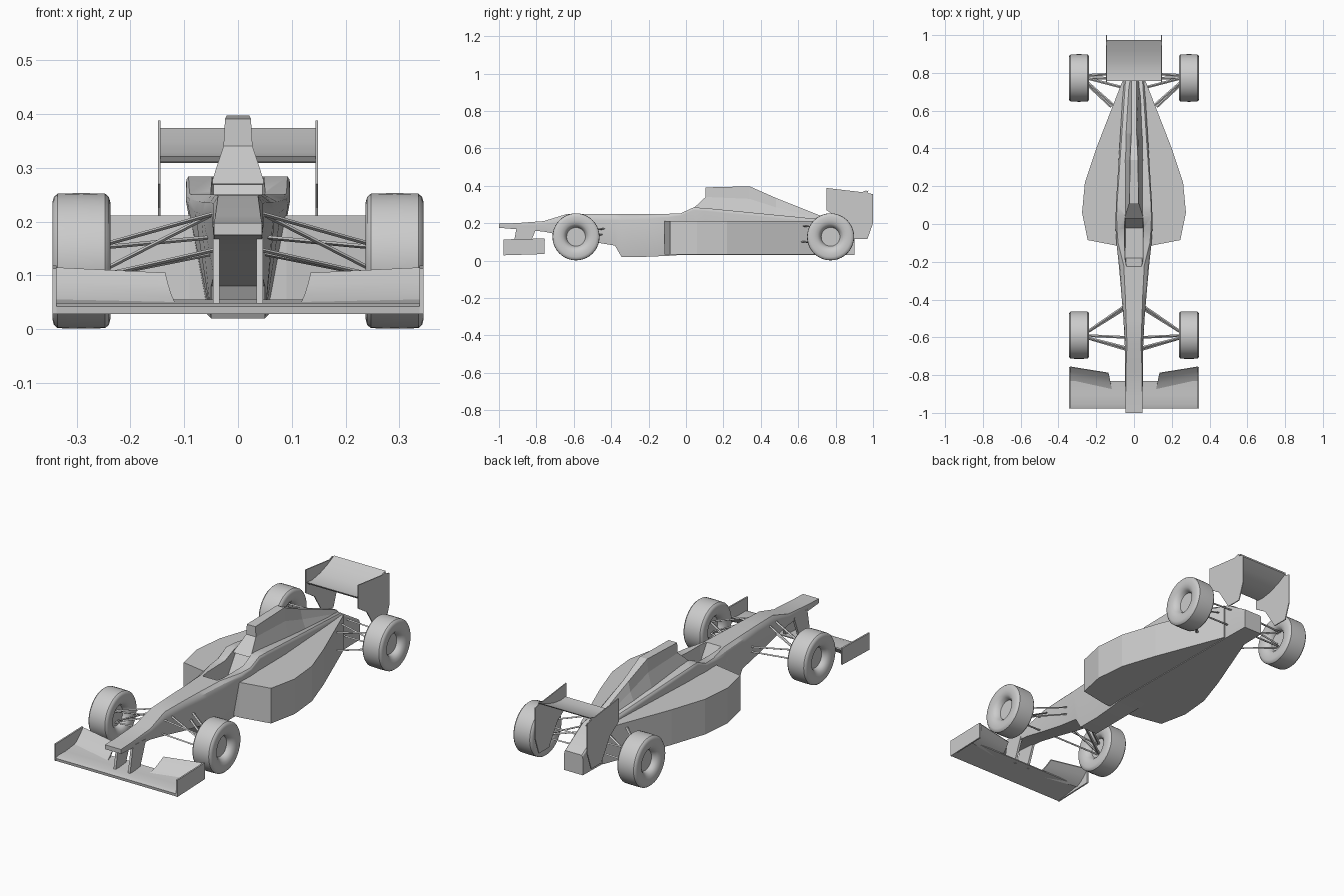
import bpy, bmesh, math
from mathutils import Vector

if "Cube" in bpy.data.objects:
    bpy.data.objects.remove(bpy.data.objects["Cube"])


def build(name, verts, faces, mirror=False, smooth=None):
    me = bpy.data.meshes.new(name)
    me.from_pydata([tuple(v) for v in verts], [], faces)
    bm = bmesh.new()
    bm.from_mesh(me)
    bmesh.ops.recalc_face_normals(bm, faces=bm.faces)
    bm.to_mesh(me)
    bm.free()
    ob = bpy.data.objects.new(name, me)
    bpy.context.collection.objects.link(ob)
    bpy.ops.object.select_all(action='DESELECT')
    bpy.context.view_layer.objects.active = ob
    ob.select_set(True)
    if smooth:
        bpy.ops.object.shade_smooth_by_angle(angle=math.radians(smooth))
    if mirror:
        ob.modifiers.new("mirror", 'MIRROR')
    return ob


def loft(name, rings, **kw):
    """Skin closed rings (even point count) and cap both ends with quads."""
    n, verts = len(rings[0]), [p for r in rings for p in r]
    faces = [(k * n + i, k * n + (i + 1) % n, (k + 1) * n + (i + 1) % n, (k + 1) * n + i)
             for k in range(len(rings) - 1) for i in range(n)]
    for base in (0, (len(rings) - 1) * n):
        faces += [(base + i, base + i + 1, base + n - 2 - i, base + n - 1 - i)
                  for i in range(n // 2 - 1)]
    return build(name, verts, faces, **kw)


def prism(name, pts, axis, a, b, **kw):
    """Extrude a flat outline along axis x (pts are y,z) or z (pts are x,y)."""
    n = len(pts)
    put = (lambda p, d: (d, p[0], p[1])) if axis == 'x' else (lambda p, d: (p[0], p[1], d))
    verts = [put(p, d) for d in (a, b) for p in pts]
    faces = [tuple(range(n)), tuple(range(n, 2 * n))]
    faces += [(i, (i + 1) % n, n + (i + 1) % n, n + i) for i in range(n)]
    return build(name, verts, faces, **kw)


def rod(name, p, q, w=0.007, h=0.004):
    """Flat streamlined suspension arm, mirrored to both sides."""
    p, q = Vector(p), Vector(q)
    d = (q - p).normalized()
    u = d.cross(Vector((0, 0, 1))).normalized()
    v = d.cross(u)
    rings = [[c - u * w, c + v * h, c + u * w, c - v * h] for c in (p, q)]
    return loft(name, rings, mirror=True)


# central body: y, side width, top width, bottom width, top z, shoulder z, bottom z
stations = [
    (-1.00, .045, .045, .045, .197, .190, .175),
    (-.910, .046, .044, .045, .200, .188, .168),
    (-.760, .047, .042, .042, .211, .190, .155),
    (-.640, .049, .037, .041, .248, .212, .130),
    (-.500, .056, .042, .045, .250, .215, .100),
    (-.380, .066, .046, .050, .250, .215, .080),
    (-.345, .069, .048, .050, .250, .215, .020),
    (-.220, .080, .054, .050, .250, .218, .020),
    (-.100, .093, .084, .055, .250, .230, .025),
    (-.030, .097, .090, .060, .252, .240, .030),
    (.0400, .097, .092, .060, .284, .270, .030),
    (.1000, .096, .090, .060, .281, .265, .030),
    (.7600, .055, .045, .055, .217, .200, .030),
    (.9000, .052, .046, .052, .130, .115, .030)]
rings = []
for y, hw, wt, wb, zt, zs, zb in stations:
    half = [(wb, zb), (hw, zs), (hw * .7 + wt * .3, zs * .4 + zt * .6), (wt, zt)]
    rings.append([(-x, y, z) for x, z in half] + [(x, y, z) for x, z in half[::-1]])
body = loft("central_body", rings, smooth=28)

# side pods and floor in one tapered slab
half = [(.09, -.115), (.245, -.085), (.275, .06), (.26, .22), (.20, .40), (.062, .755), (.055, .88)]
pods = prism("side_pods", half[:-1] + [(-x, y) for x, y in half[-2::-1]], 'z', .033, .211)

# cockpit opening
cutter = loft("cockpit_cutter", [
    [(-.040, -.225, .252), (-.048, -.225, .32), (.048, -.225, .32), (.040, -.225, .252)],
    [(-.044, -.180, .170), (-.052, -.180, .32), (.052, -.180, .32), (.044, -.180, .170)],
    [(-.044, -.020, .170), (-.055, -.020, .32), (.055, -.020, .32), (.044, -.020, .170)],
    [(-.046, .050, .270), (-.050, .050, .32), (.050, .050, .32), (.046, .050, .270)]])
for ob in (body, pods):
    bpy.context.view_layer.objects.active = ob
    m = ob.modifiers.new("cockpit", 'BOOLEAN')
    m.object, m.operation, m.solver = cutter, 'DIFFERENCE', 'EXACT'
    bpy.ops.object.modifier_apply(modifier=m.name)
bpy.data.objects.remove(cutter)

# air intake and engine spine
rings = []
for yb, yt, b, m, t, zb, zm, zt in [
        (.03, .105, .050, .027, .024, .270, .340, .391),
        (.34, .340, .050, .026, .021, .245, .330, .397),
        (.48, .480, .046, .024, .014, .235, .285, .335),
        (.77, .770, .040, .028, .014, .195, .208, .220)]:
    half = [(b, yb, zb), (m, yt, zm), (t, yt, zt)]
    rings.append([(-x, y, z) for x, y, z in half] + half[::-1])
loft("engine_cover", rings)

# front wing
prism("front_wing_plane", [(-.975, .028), (-.977, .042), (-.955, .049), (-.90, .048),
                           (-.83, .055), (-.83, .050), (-.90, .038)], 'x', -.34, .34, smooth=30)
prism("front_wing_endplate", [(-.977, .028), (-.977, .113), (-.757, .118), (-.757, .035)],
      'x', .337, .345, mirror=True)


def flap_ring(xa, ya, xb, yb, zb):
    pts = []
    for t in (0, .35, .7, 1):
        pts.append((xa + (xb - xa) * t, ya + (yb - ya) * t, .050 + (zb - .050) * t ** 1.4))
    return pts + [(x, y + .003, z - .006) for x, y, z in pts[::-1]]


loft("front_wing_flap", [flap_ring(.117, -.875, .135, -.79, .105),
                         flap_ring(.340, -.835, .340, -.757, .115)], mirror=True, smooth=30)
prism("nose_pillar", [(-.93, .045), (-.85, .045), (-.80, .175), (-.905, .18)],
      'x', .034, .046, mirror=True)

# rear wing
top = [(.757, .322), (.80, .318), (.86, .328), (.92, .348), (.975, .374)]
low = [(.972, .368), (.92, .340), (.86, .318), (.80, .309), (.765, .311)]
prism("rear_wing_plane", top + low, 'x', -.145, .145, smooth=30)
prism("rear_wing_endplate", [(.75, .388), (.94, .366), (.965, .375), (.975, .360), (1.0, .355),
                             (1.0, .20), (.97, .115), (.89, .115), (.82, .225), (.75, .27)],
      'x', .144, .149, mirror=True)

# wheels: half profile of (offset from tyre centre, radius), revolved
half = [(.000, .126), (.044, .125), (.051, .119), (.054, .108), (.054, .088), (.050, .070),
        (.040, .058), (.028, .052), (.022, .050), (.022, .0)]
profile = [(-o, r) for o, r in half[:0:-1]] + half
N, P = 40, len(profile)
for label, y in (("front", -.588), ("rear", .773)):
    verts, faces = [], []
    for i in range(N):
        a = 2 * math.pi * i / N
        verts += [(.291 + o, y + r * math.cos(a), .127 + r * math.sin(a)) for o, r in profile]
        j = (i + 1) % N
        faces += [(i * P + k, i * P + k + 1, j * P + k + 1, j * P + k) for k in range(1, P - 2)]
    faces += [tuple(i * P + k for i in range(N)) for k in (1, P - 2)]
    wheel = build(label + "_wheel", verts, faces, mirror=True, smooth=35)
    bm = bmesh.new()
    bm.from_mesh(wheel.data)
    bmesh.ops.delete(bm, geom=[v for v in bm.verts if not v.link_faces], context='VERTS')
    bm.to_mesh(wheel.data)
    bm.free()

# suspension arms (wheel end, body end)
arms = {
    "front_upper_arm_fore": ((.275, -.595, .150), (.040, -.655, .216)),
    "front_upper_arm_aft": ((.275, -.590, .150), (.058, -.440, .170)),
    "front_lower_arm_fore": ((.275, -.595, .095), (.040, -.665, .148)),
    "front_lower_arm_aft": ((.275, -.590, .095), (.050, -.450, .140)),
    "front_push_rod": ((.260, -.590, .105), (.045, -.600, .215)),
    "rear_upper_arm_fore": ((.275, .775, .170), (.110, .630, .185)),
    "rear_upper_arm_aft": ((.275, .785, .170), (.040, .800, .170)),
    "rear_lower_arm_fore": ((.275, .765, .095), (.120, .620, .100)),
    "rear_lower_arm_aft": ((.275, .775, .095), (.040, .770, .100)),
    "rear_push_rod": ((.260, .775, .105), (.050, .720, .190))}
for name, (p, q) in arms.items():
    rod(name, p, q)
